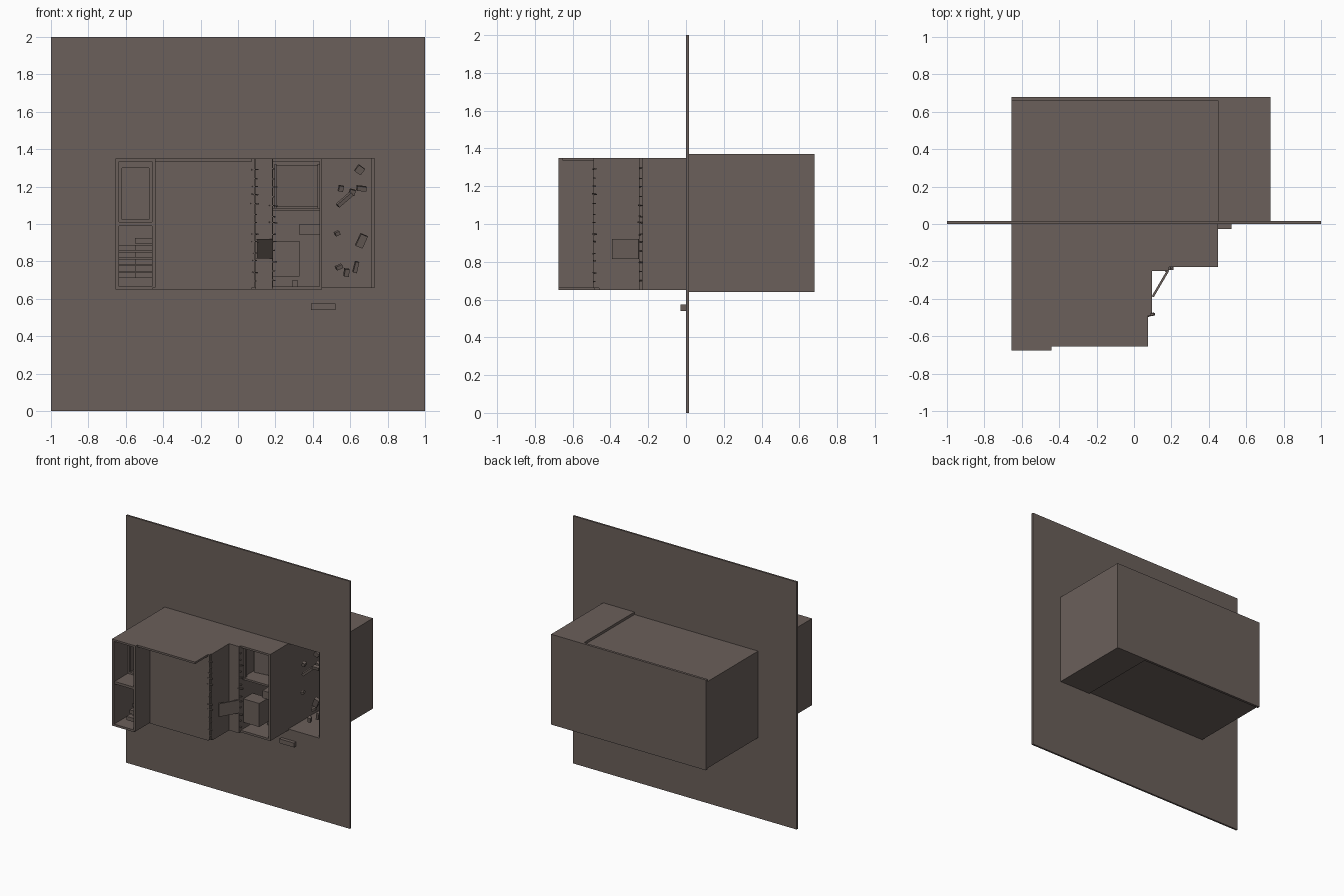
import bpy, bmesh, random
from mathutils import Matrix, Euler, Vector

random.seed(4)
old = bpy.data.objects.get("Cube")
if old:
    bpy.data.objects.remove(old, do_unlink=True)

mat = bpy.data.materials.new("warm_dark_grey")
mat.use_nodes = True
colour = (0.145, 0.115, 0.103, 1)
mat.diffuse_color = colour
mat.node_tree.nodes["Principled BSDF"].inputs["Base Color"].default_value = colour


def finish(name, bm):
    bmesh.ops.recalc_face_normals(bm, faces=bm.faces)
    mesh = bpy.data.meshes.new(name)
    bm.to_mesh(mesh)
    bm.free()
    mesh.materials.append(mat)
    obj = bpy.data.objects.new(name, mesh)
    bpy.context.collection.objects.link(obj)
    return obj


def add_box(bm, x, y, z, turn=(0, 0, 0)):
    """Box from (low, high) pairs, turned about its own centre."""
    mid = Vector([(a + b) / 2 for a, b in (x, y, z)])
    size = [b - a for a, b in (x, y, z)]
    m = Matrix.Translation(mid) @ Euler(turn).to_matrix().to_4x4() @ Matrix.Diagonal((*size, 1))
    bmesh.ops.create_cube(bm, size=1, matrix=m)


def boxes(name, *parts):
    bm = bmesh.new()
    for part in parts:
        add_box(bm, *part)
    return finish(name, bm)


def slab(name, outline, low, high):
    """Flat plan outline extruded upwards."""
    bm = bmesh.new()
    face = bm.faces.new([bm.verts.new((x, y, low)) for x, y in outline])
    new = bmesh.ops.extrude_face_region(bm, geom=[face])["geom"]
    bmesh.ops.translate(bm, vec=(0, 0, high - low),
                        verts=[v for v in new if isinstance(v, bmesh.types.BMVert)])
    return finish(name, bm)


L, R, END = -0.655, 0.45, 0.73
LOW, TOP = 0.66, 1.35
H = (LOW, TOP)

# Tall square sheet with a wide opening
sheet_y = (0, 0.015)
boxes("front_sheet",
      ((-1, L), sheet_y, (0, 2)), ((END, 1), sheet_y, (0, 2)),
      ((L, END), sheet_y, (0, LOW)), ((L, END), sheet_y, (TOP, 2)))

# Stepped roof and floor
right_steps = [(0.075, -0.46), (0.095, -0.46), (0.095, -0.25), (0.185, -0.25),
               (0.185, -0.23), (R, -0.23), (R, 0.66), (L, 0.66)]
left_steps = [(L, -0.675), (-0.455, -0.675)]
slab("roof", left_steps + [(-0.455, -0.655), (0.075, -0.655)] + right_steps, 1.335, TOP)
slab("floor", left_steps + [(-0.455, -0.485), (0.075, -0.485)] + right_steps, 0.65, 0.667)

# Building walls
boxes("left_wall", ((L, L + 0.02), (-0.675, 0.66), H))
boxes("stair_room_wall", ((-0.46, -0.442), (-0.675, 0.66), H))
boxes("main_front_wall", ((-0.45, 0.09), (-0.49, -0.47), H))
boxes("main_side_wall", ((0.075, 0.095), (-0.475, -0.24), H))
boxes("short_front_wall", ((0.09, 0.185), (-0.25, -0.235), H))
boxes("room_left_wall", ((0.172, 0.187), (-0.24, 0.66), H))
boxes("room_right_wall", ((0.435, R), (-0.23, 0.66), H))

# Taller rear wall and end chamber
boxes("rear_wall", ((L, END), (0.66, 0.68), (0.64, 1.37)))
boxes("end_chamber",
      ((0.715, END), (0.015, 0.66), (0.64, 1.37)),
      ((R, END), (0.015, 0.66), (TOP, 1.37)),
      ((R, END), (0.015, 0.66), (0.64, LOW)))

# Stair room: upper floor, rear frame and two flights of steps
boxes("upper_floor", ((L, -0.455), (-0.67, 0.3), (0.99, 1.01)))
boxes("rear_frame",
      ((-0.635, -0.62), (-0.5, -0.48), (1.01, 1.335)),
      ((-0.475, -0.46), (-0.5, -0.48), (1.01, 1.335)),
      ((-0.62, -0.475), (-0.5, -0.48), (1.3, 1.335)),
      ((-0.62, -0.475), (-0.5, -0.48), (1.01, 1.025)))
steps = []
for i in range(6):
    z = 0.74 + 0.037 * i
    y = -0.64 + 0.04 * i
    steps.append(((-0.55, -0.46), (y, y + 0.045), (z - 0.03, z)))
    if i < 5:
        steps.append(((-0.635, -0.55), (-y - 0.88, -y - 0.835), (z - 0.03, z)))
boxes("stair_steps", *steps)

# Small room: loft, hanging panel, block and shelf
boxes("loft_floor", ((0.187, 0.435), (-0.21, 0.1), (1.07, 1.085)))
boxes("loft_panel", ((0.205, 0.425), (-0.08, -0.07), (1.09, 1.315), (0, 0, 0.12)))
boxes("loft_posts",
      ((0.195, 0.205), (-0.2, -0.18), (1.085, 1.32)),
      ((0.425, 0.435), (-0.2, -0.18), (1.085, 1.32)))
boxes("room_block", ((0.187, 0.33), (-0.2, -0.08), (0.72, 0.91)))
boxes("room_shelf", ((0.33, 0.435), (-0.16, -0.05), (0.94, 1.0)))

# Loose panel hanging off the broken corner
boxes("loose_panel", ((0.06, 0.222), (-0.325, -0.313), (0.815, 0.92), (0, 0, 1.04)))

# Fallen bricks on and below the sheet
boxes("fallen_bricks",
      ((0.39, 0.52), (-0.028, 0), (0.54, 0.575)),
      ((0.29, 0.32), (-0.04, 0), (0.655, 0.7), (0, 0.1, 0)))

# Splinters along the broken wall edges
bm = bmesh.new()
for x, y in ((0.09, -0.485), (0.187, -0.24)):
    for i in range(13):
        z = 0.7 + 0.05 * i + random.uniform(-0.01, 0.01)
        half = random.uniform(0.008, 0.025)
        add_box(bm, (x - half, x + half), (y - 0.006, y + 0.006), (z - 0.003, z + 0.003),
                (0, random.uniform(-0.15, 0.15), random.uniform(0, 0.5)))
finish("wall_splinters", bm)

# Rubble drifting in the end chamber: x, z, width, height, tilt
rubble = [(0.65, 1.29, 0.04, 0.04, 0.6), (0.66, 1.19, 0.05, 0.025, 0.1),
          (0.55, 1.19, 0.025, 0.03, 0.2), (0.57, 1.13, 0.1, 0.02, -0.7),
          (0.61, 1.17, 0.03, 0.03, 0.3), (0.53, 0.95, 0.025, 0.02, -0.4),
          (0.66, 0.91, 0.04, 0.07, 0.4), (0.63, 0.77, 0.02, 0.06, 0.2),
          (0.58, 0.74, 0.025, 0.04, 0.1), (0.54, 0.77, 0.035, 0.02, -0.4)]
bm = bmesh.new()
for x, z, w, h, tilt in rubble:
    y = random.uniform(0.05, 0.2)
    add_box(bm, (x - w / 2, x + w / 2), (y - 0.015, y + 0.015), (z - h / 2, z + h / 2),
            (0.2, tilt, 0.2))
finish("rubble", bm)
